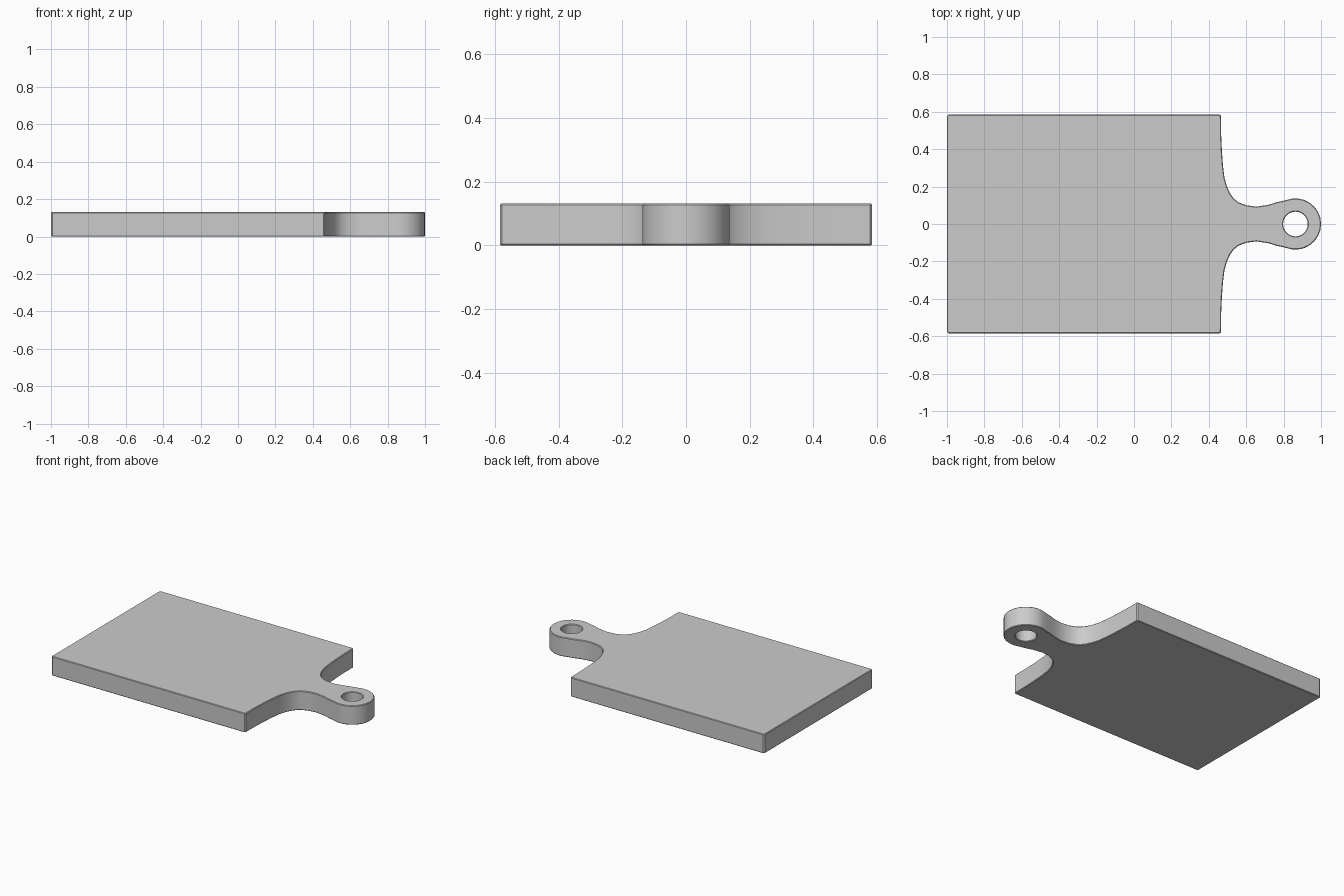
import bpy, bmesh
from math import pi, sin, cos

if "Cube" in bpy.data.objects:
    bpy.data.objects.remove(bpy.data.objects["Cube"])

THICK = 0.131
HEAD_X, HEAD_R, HOLE_R = 0.863, 0.137, 0.066

# Upper half of the outline: board corner, concave shoulder, neck, round grip end
half = [(-1.0, 0.577), (-0.992, 0.585), (0.458, 0.585), (0.465, 0.578),
        (0.466, 0.48), (0.470, 0.39), (0.476, 0.31), (0.484, 0.245),
        (0.497, 0.2), (0.514, 0.163), (0.533, 0.137), (0.556, 0.117),
        (0.60, 0.100), (0.655, 0.093), (0.72, 0.103), (0.765, 0.117)]
half += [(HEAD_X + HEAD_R * cos(a), HEAD_R * sin(a))
         for a in [pi * (0.62 - 0.62 * i / 8) for i in range(9)]]
outline = half + [(x, -y) for x, y in reversed(half[:-1])]

# Hanging hole
hole = [(HEAD_X + HOLE_R * cos(2 * pi * i / 28), HOLE_R * sin(2 * pi * i / 28))
        for i in range(28)]

bm = bmesh.new()


def add_loop(points):
    verts = [bm.verts.new((x, y, 0)) for x, y in points]
    return [bm.edges.new((verts[i - 1], verts[i])) for i in range(len(verts))]


# Fill the profile around the hole and extrude it to the board thickness
edges = add_loop(outline) + add_loop(hole)
bmesh.ops.triangle_fill(bm, edges=edges, use_beauty=True, use_dissolve=False)
ext = bmesh.ops.extrude_face_region(bm, geom=bm.faces[:], use_keep_orig=True)
top = [g for g in ext["geom"] if isinstance(g, bmesh.types.BMVert)]
bmesh.ops.translate(bm, verts=top, vec=(0, 0, THICK))
bmesh.ops.recalc_face_normals(bm, faces=bm.faces[:])

# Slightly softened rim on the top and bottom faces
rim = [e for e in bm.edges if len(e.link_faces) == 2 and e.calc_face_angle() > 1.2
       and abs(e.verts[0].co.z - e.verts[1].co.z) < 1e-4]
bmesh.ops.bevel(bm, geom=rim, offset=0.004, segments=1, affect='EDGES', profile=0.5)

mesh = bpy.data.meshes.new("cutting_board")
bm.to_mesh(mesh)
bm.free()
board = bpy.data.objects.new("cutting_board", mesh)
bpy.context.collection.objects.link(board)
bpy.context.view_layer.objects.active = board
board.select_set(True)
bpy.ops.object.shade_smooth_by_angle(angle=pi / 6)
